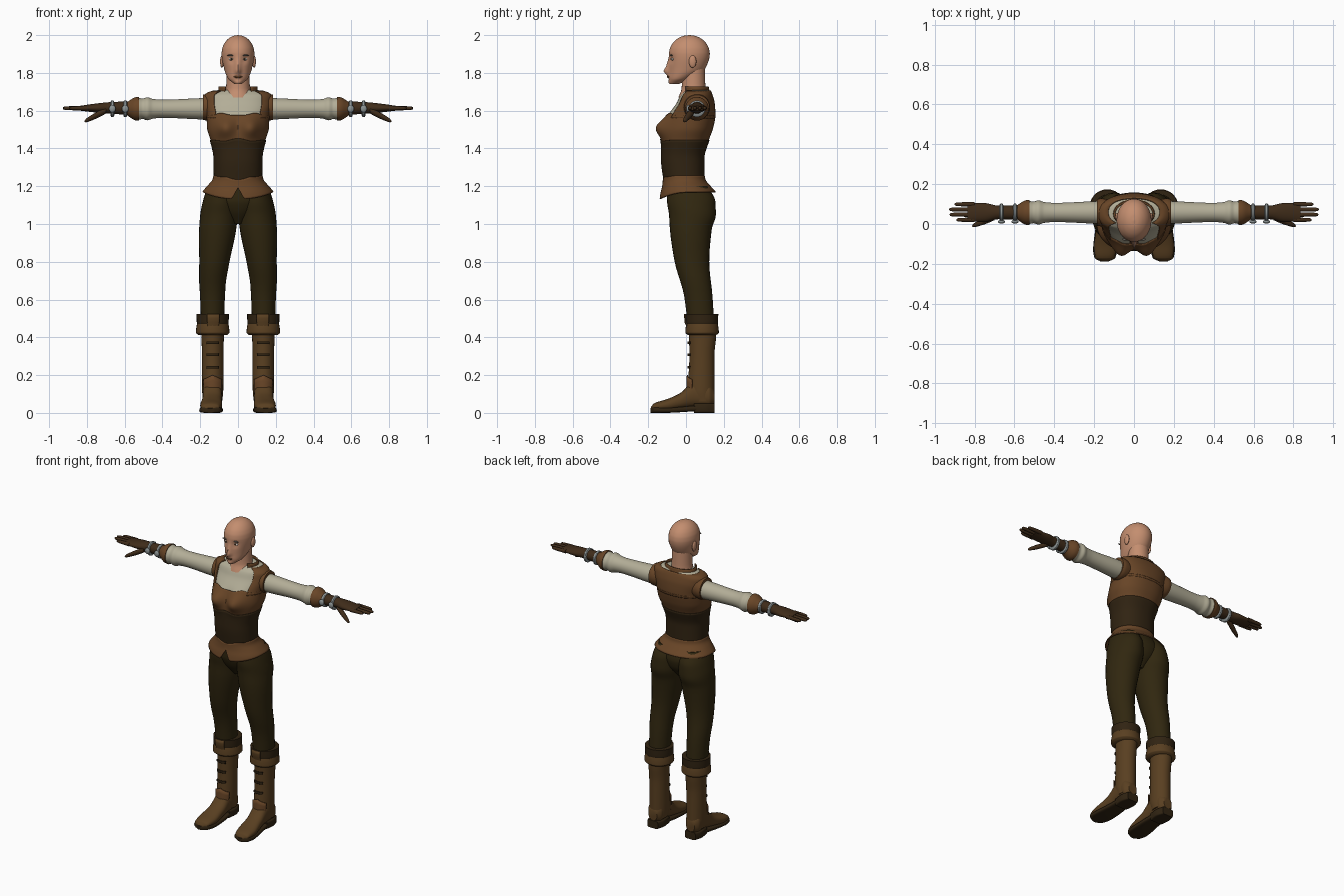
import bpy, bmesh, math
from math import exp, radians, cos, sin
from mathutils import Matrix, Vector

if "Cube" in bpy.data.objects:
    bpy.data.objects.remove(bpy.data.objects["Cube"])


def material(name, red, green, blue):
    colour = (red, green, blue, 1)
    mat = bpy.data.materials.new(name)
    mat.use_nodes = True
    mat.diffuse_color = colour
    mat.node_tree.nodes["Principled BSDF"].inputs["Base Color"].default_value = colour
    return mat


SKIN = material("skin", .55, .27, .16)
LEATHER = material("brown leather", .14, .06, .02)
BOOT = material("boot leather", .1, .05, .015)
CORSET = material("dark corset leather", .03, .017, .006)
TROUSER = material("dark trouser cloth", .03, .02, .005)
LINEN = material("pale linen", .45, .42, .31)
STEEL = material("steel", .26, .29, .29)
GLOVE = material("glove leather", .05, .025, .01)
EYE = material("eye white", .7, .65, .6)
BROW = material("grey brow", .14, .12, .1)
parts = []


def finish(name, bm, mat, thickness=0):
    bmesh.ops.recalc_face_normals(bm, faces=bm.faces)
    mesh = bpy.data.meshes.new(name)
    bm.to_mesh(mesh)
    bm.free()
    mesh.materials.append(mat)
    part = bpy.data.objects.new(name, mesh)
    bpy.context.collection.objects.link(part)
    if thickness:
        modifier = part.modifiers.new("thickness", 'SOLIDIFY')
        modifier.thickness = thickness
        modifier.offset = 0
    parts.append(part)


def sample(sections, t):
    """Smooth interpolation of the sections at t, without overshoot."""
    t = min(max(t, sections[0][0]), sections[-1][0])
    last = len(sections) - 2
    i = next((j for j in range(last) if t <= sections[j + 1][0]), last)
    start, end = sections[i], sections[i + 1]
    span = end[0] - start[0]
    u = (t - start[0]) / span

    def slope(j, k):
        j = min(max(j, 0), last)
        return (sections[j + 1][k] - sections[j][k]) / (sections[j + 1][0] - sections[j][0])

    def tangent(j, k):
        before, after = slope(j - 1, k), slope(j, k)
        return 2 * before * after / (before + after) if before * after > 0 else 0

    return [start[k] + (end[k] - start[k]) * u * u * (3 - 2 * u)
            + span * u * (1 - u) * (tangent(i, k) * (1 - u) - tangent(i + 1, k) * u)
            for k in (1, 2, 3)]


def const(value):
    return lambda t: value


def bell(value, centre, width):
    return exp(-((value - centre) / width) ** 2)


def front(angle):
    return max(0, -sin(angle))


def sheet(name, sections, mat, axis='z', centre=const(0), lo=None, hi=None, start=-90, stop=270,
          sides=28, rows=0, off=0, power=1, mirror=1, bump=const(0), thickness=0):
    """Skin over sections (position, half width, low, high); lo and hi trim it by angle."""
    closed = stop - start == 360
    if rows:
        levels = [j / rows for j in range(rows + 1)]
    else:
        levels = [a[0] + (b[0] - a[0]) * k / 5 for a, b in zip(sections, sections[1:]) for k in range(5)]
        levels.append(sections[-1][0])
    bm = bmesh.new()
    rings = []
    for level in levels:
        ring = []
        for i in range(sides if closed else sides + 1):
            angle = radians(start + (stop - start) * i / sides)
            t = lo(angle) + (hi(angle) - lo(angle)) * level if rows else level
            half, low, high = sample(sections, t)
            across, along = (math.copysign(abs(f) ** power, f) for f in (cos(angle), sin(angle)))
            u = centre(t) + (half + off) * across
            v = (low + high) / 2 + ((high - low) / 2 + off) * along
            point = Vector({'z': (u, v, t), 'x': (t, u, v), 'y': (u, t, v)}[axis])
            point.y += bump(point) * front(angle) ** .5
            point.x *= mirror
            ring.append(bm.verts.new(point))
        rings.append(ring)
    for ring, above in zip(rings, rings[1:]):
        for i in range(sides):
            j = (i + 1) % len(ring)
            bm.faces.new((ring[i], ring[j], above[j], above[i]))
    if closed and not thickness:
        bm.faces.new(rings[0])
        bm.faces.new(rings[-1])
    finish(name, bm, mat, thickness)


def tube(middle, *profile, drop=0):
    """Round sections from (position, radius) pairs, sinking by drop along the way."""
    heights = [middle - drop * (t - profile[0][0]) for t, r in profile]
    return [(t, r, v - r, v + r) for (t, r), v in zip(profile, heights)]


def ball(name, place, size, mat):
    bm = bmesh.new()
    matrix = Matrix.Translation(place) @ Matrix.Diagonal((*size, 1))
    bmesh.ops.create_uvsphere(bm, u_segments=16, v_segments=10, radius=1, matrix=matrix)
    finish(name, bm, mat)


# Head: jaw sections topped by a domed skull, with nose, eye sockets and chin pushed out
def features(point):
    x, z = abs(point.x), point.z
    nose = bell(x, 0, .014) * (bell(z, 1.808, .018) + .5 * bell(z, 1.84, .03))
    socket = bell(x, .035, .018) * bell(z, 1.873, .015)
    chin = bell(x, 0, .025) * (bell(z, 1.78, .01) + bell(z, 1.75, .01))
    return .011 * socket - .025 * nose - .006 * chin


jaw = [(1.742, .02, -.085, -.035), (1.77, .053, -.09, .025), (1.82, .073, -.09, .1)]
arcs = [radians(k * 14.8) for k in range(7)]
skull = [(1.9 + .1 * sin(a), .087 * cos(a), .018 - .108 * cos(a), .018 + .108 * cos(a)) for a in arcs]
sheet("head", jaw + skull, SKIN, sides=64, bump=features)
sheet("neck", tube(.04, (1.67, .08), (1.72, .063), (1.83, .06)), SKIN)
ball("lips", (0, -.093, 1.779), (.023, .007, .006), LEATHER)


# Torso: linen shirt under a leather vest, corset and flared hip skirt
def bust(point):
    return -.05 * bell(abs(point.x), .07, .05) * bell(point.z, 1.51, .05)


def corset_top(angle):
    return 1.445 + .02 * front(angle) ** 20 - .012 * front(angle) ** 4


def corset_bottom(angle):
    return 1.245 - .02 * front(angle) ** 12


def cup_top(angle):
    return 1.575 + (.012 * bell(abs(cos(angle)), .5, .2) if front(angle) else 0)


def skirt_hem(angle):
    notch = max(0, 1 - abs(cos(angle)) / .14) if front(angle) else 0
    return 1.168 - .036 * front(angle) ** 2 + .06 * notch


torso = [(1.22, .115, -.105, .085), (1.35, .117, -.12, .085), (1.44, .135, -.12, .11),
         (1.51, .155, -.11, .135), (1.58, .158, -.09, .147), (1.64, .17, -.05, .143),
         (1.68, .17, -.03, .133), (1.7, .14, -.01, .125), (1.71, .1, 0, .12)]
garment = dict(sides=96, rows=16, power=.88, bump=bust, thickness=.006)
sheet("shirt", torso, LINEN, sides=64, power=.88, bump=bust)
sheet("vest_cups", torso, LEATHER, lo=const(1.43), hi=cup_top, off=.006, **garment)
sheet("vest_upper", torso, LEATHER, lo=const(1.56), hi=const(1.705), start=-47, stop=227, off=.006, **garment)
sheet("corset", torso, CORSET, lo=corset_bottom, hi=corset_top, off=.01, **garment)
sheet("collar", [(1.685, .104, -.015, .125), (1.727, .098, -.018, .116)], LEATHER,
      start=-48, stop=228, thickness=.008)
skirt = [(1.12, .197, -.14, .17), (1.165, .187, -.132, .157), (1.2, .16, -.123, .127),
         (1.235, .132, -.12, .1), (1.265, .125, -.12, .095)]
sheet("hip_skirt", skirt, LEATHER, lo=skirt_hem, hi=lambda angle: corset_bottom(angle) + .01,
      sides=120, rows=10, power=.92, thickness=.006)
seat = [(1, .03, -.03, .07), (1.08, .13, -.085, .13), (1.13, .165, -.1, .14), (1.25, .115, -.1, .085)]
sheet("trouser_seat", seat, TROUSER, sides=40)

# Sections shared by both legs
BOOT_X, CALF_Y = const(.134), .085
leg = [(.46, .06, .01, .15), (.62, .066, -.01, .14), (.8, .08, -.06, .123), (.97, .098, -.085, .136),
       (1.05, .1, -.09, .158), (1.12, .093, -.1, .155), (1.2, .075, -.095, .115)]
shaft = [(.06, .05, .03, .15), (.12, .056, .01, .15), (.3, .057, .018, .15), (.42, .06, .015, .16),
         (.5, .067, 0, .16)]
foot = [(-.186, .015, .014, .03), (-.17, .047, .01, .05), (-.1, .058, .01, .073), (-.03, .052, .02, .105),
        (.05, .05, .03, .17), (.12, .05, .03, .16), (.15, .03, .05, .12)]
sole = [(-.188, .02, 0, .024), (-.17, .052, 0, .034), (-.12, .062, 0, .028), (.07, .046, .01, .04)]
heel = [(.042, .045, 0, .05), (.1, .052, 0, .05), (.152, .038, 0, .05)]
cuff = tube(CALF_Y, (.412, .075), (.425, .089), (.45, .087), (.485, .08))
band = tube(CALF_Y, (.46, .075), (.475, .084), (.523, .086))


def toe_out(y):
    return .136 - .06 * min(y, 0)


def thigh(z):
    return .135 - .1 * max(0, z - .7)


# Sections shared by both arms
ARM_Y, ARM_Z = const(.058), 1.61
shoulder = tube(1.618, (.11, .062), (.165, .07), (.186, .066))
sleeve = tube(ARM_Z, (.13, .058), (.2, .056), (.4, .048), (.45, .052), (.48, .061), (.505, .054),
              (.53, .059), (.545, .042))
gauntlet = tube(ARM_Z, (.525, .063), (.54, .062), (.585, .037))
hand = [(.56, .037, 1.575, 1.65), (.68, .034, 1.585, 1.645), (.75, .047, 1.59, 1.638), (.835, .046, 1.6, 1.626)]
thumb = tube(1.6, (.7, .016), (.74, .017), (.78, .014), (.805, .009), (.812, .003), drop=.5)

for side, tag in ((1, "left_"), (-1, "right_")):
    # Face details
    ball(tag + "ear", (side * .085, .035, 1.86), (.01, .02, .033), SKIN)
    ball(tag + "eye", (side * .035, -.071, 1.873), (.014, .008, .007), EYE)
    ball(tag + "iris", (side * .035, -.077, 1.873), (.006, .004, .006), CORSET)
    ball(tag + "brow", (side * .038, -.077, 1.893), (.021, .007, .004), BROW)

    # Trouser leg and boot
    lower = dict(centre=BOOT_X, mirror=side)
    tread = dict(axis='y', centre=toe_out, mirror=side)
    sheet(tag + "trouser_leg", leg, TROUSER, centre=thigh, mirror=side)
    sheet(tag + "boot_shaft", shaft, BOOT, **lower)
    sheet(tag + "boot_foot", foot, BOOT, power=.85, **tread)
    sheet(tag + "boot_sole", sole, CORSET, power=.55, **tread)
    sheet(tag + "boot_heel", heel, CORSET, power=.3, **tread)
    sheet(tag + "boot_cuff", cuff, BOOT, **lower)
    sheet(tag + "boot_band", band, CORSET, **lower)
    plate = dict(sides=12, rows=4, off=.006, thickness=.006, **lower)
    sheet(tag + "cuff_strap", band, BOOT, lo=const(.44), hi=const(.523), start=-112, stop=-72, **plate)
    sheet(tag + "boot_flap", shaft, LEATHER, lo=const(.09), hi=lambda angle: .2 - .03 * abs(cos(angle)),
          start=-140, stop=-40, **plate)
    for k in range(3):
        low = .235 + .065 * k
        sheet(f"{tag}boot_strap_{k}", shaft, CORSET, lo=const(low), hi=const(low + .014),
              start=-120, stop=-60, **plate)

    # Sleeve and glove
    arm = dict(axis='x', centre=ARM_Y, mirror=side)
    sheet(tag + "shoulder_edge", shoulder, LEATHER, **arm)
    sheet(tag + "sleeve", sleeve, LINEN, **arm)
    sheet(tag + "glove_cuff", gauntlet, LEATHER, **arm)
    sheet(tag + "glove_hand", hand, GLOVE, **arm)
    sheet(tag + "thumb", thumb, GLOVE, axis='x', centre=lambda x: .035 - .4 * (x - .7), sides=12, mirror=side)
    for k in range(4):
        tip = .93 - .015 * (k - 1.6) ** 2
        finger = tube(1.613, (.8, .012), (tip - .02, .01), (tip - .004, .007), (tip, .003))
        sheet(f"{tag}finger_{k}", finger, GLOVE, axis='x', centre=const(.021 + .026 * k), sides=10, mirror=side)
    for x, place in ((.597, "inner"), (.665, "outer")):
        ring = tube(ARM_Z, (x - .01, .036), (x - .005, .044), (x + .005, .044), (x + .01, .036))
        sheet(f"{tag}{place}_wrist_ring", ring, STEEL, **arm)
        ball(f"{tag}{place}_ring_stud", (side * x, .012, ARM_Z), (.018, .01, .02), STEEL)

# Smooth shading with sharp rims
bpy.ops.object.select_all(action='DESELECT')
for part in parts:
    part.select_set(True)
bpy.context.view_layer.objects.active = parts[0]
bpy.ops.object.shade_smooth_by_angle(angle=radians(45))
